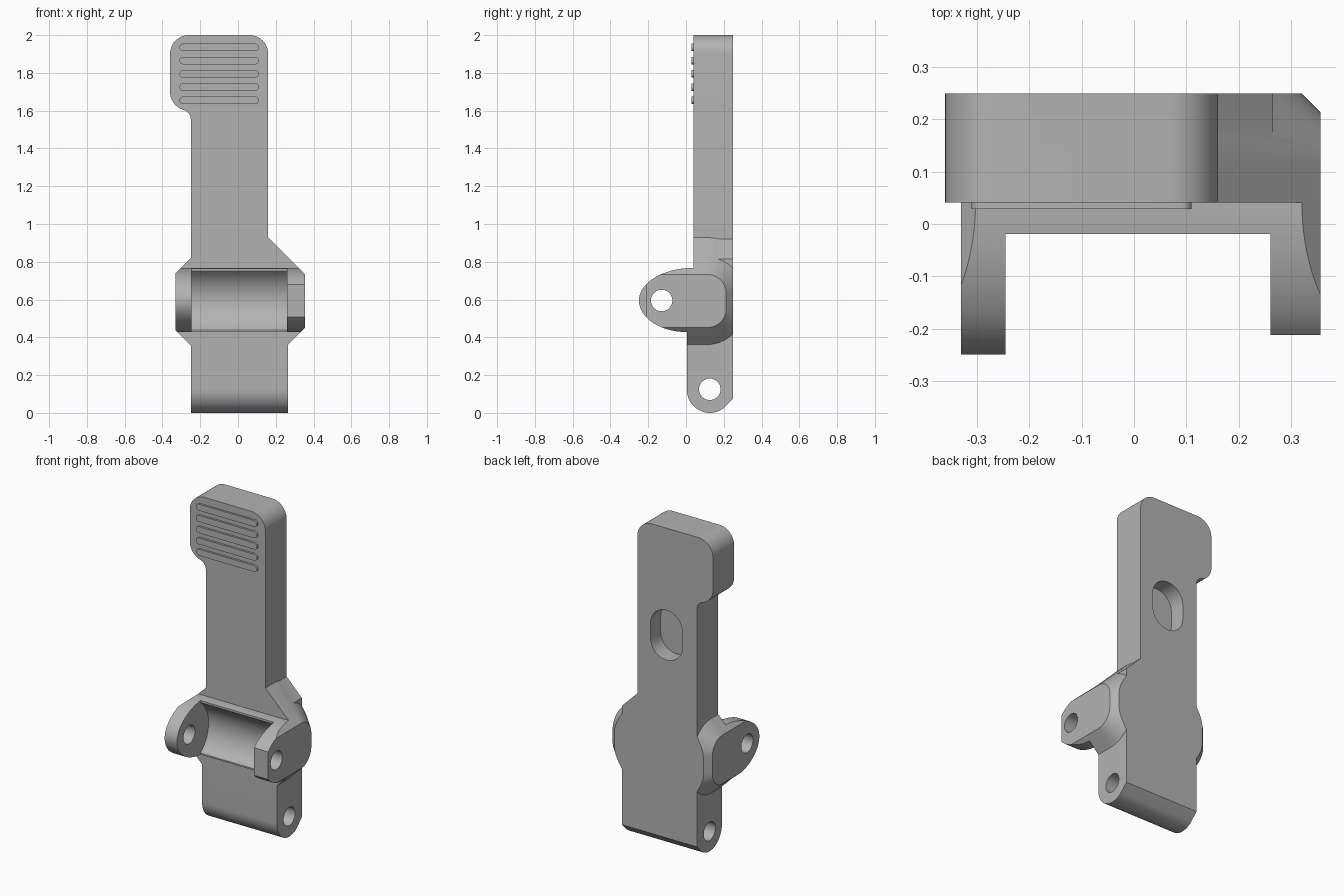
import bpy, bmesh, math

if "Cube" in bpy.data.objects:
    bpy.data.objects.remove(bpy.data.objects["Cube"])

grey = bpy.data.materials.new("plain grey")
grey.diffuse_color = (0.45, 0.45, 0.45, 1)
grey.use_nodes = True
grey.node_tree.nodes["Principled BSDF"].inputs["Base Color"].default_value = grey.diffuse_color


def arc(cx, cy, rx, ry, a0, a1, n=16):
    """Points on an elliptical arc, angles in degrees."""
    return [(cx + rx * math.cos(math.radians(a0 + (a1 - a0) * i / n)),
             cy + ry * math.sin(math.radians(a0 + (a1 - a0) * i / n))) for i in range(n + 1)]


def loft(name, rings):
    """Solid skinned between two matching rings of 3D points."""
    bm = bmesh.new()
    a, b = [[bm.verts.new(p) for p in ring] for ring in rings]
    n = len(a)
    for i in range(n):
        j = (i + 1) % n
        bm.faces.new((a[i], a[j], b[j], b[i]))
    bm.faces.new(a[::-1])
    bm.faces.new(b)
    bmesh.ops.recalc_face_normals(bm, faces=bm.faces)
    me = bpy.data.meshes.new(name)
    bm.to_mesh(me)
    bm.free()
    me.materials.append(grey)
    ob = bpy.data.objects.new(name, me)
    bpy.context.collection.objects.link(ob)
    return ob


def prism_x(name, pts, x0, x1):
    return loft(name, [[(x, y, z) for y, z in pts] for x in (x0, x1)])


def prism_y(name, pts, y0, y1):
    return loft(name, [[(x, y, z) for x, z in pts] for y in (y0, y1)])


def activate(ob):
    bpy.ops.object.select_all(action='DESELECT')
    ob.select_set(True)
    bpy.context.view_layer.objects.active = ob


def boolean(ob, other, op):
    activate(ob)
    mod = ob.modifiers.new("bool", 'BOOLEAN')
    mod.operation, mod.object, mod.solver = op, other, 'EXACT'
    bpy.ops.object.modifier_apply(modifier=mod.name)
    bpy.data.objects.remove(other)


def stadium(cx, cz, hx, hz):
    """Slot outline with half sizes hx, hz."""
    r = min(hx, hz)
    if hx > hz:
        return (arc(cx + hx - r, cz, r, r, -90, 90) + arc(cx - hx + r, cz, r, r, 90, 270))
    return (arc(cx, cz + hz - r, r, r, 0, 180) + arc(cx, cz - hz + r, r, r, 180, 360))


# Lever: front outline with the offset thumb pad at the top
front = ([(0.265, -0.1), (0.265, 0.815), (0.16, 0.92)]
         + arc(0.06, 1.9, 0.1, 0.1, 0, 90) + arc(-0.26, 1.9, 0.1, 0.1, 90, 180)
         + arc(-0.26, 1.7, 0.1, 0.1, 180, 255) + arc(-0.30, 1.555, 0.05, 0.05, 70, 0, 8)
         + [(-0.25, -0.1)])
lever = prism_y("lever", front, -0.4, 0.4)


# Side flanges: D-shaped end faces flaring inward at 45 degrees
def flange(name, x_out, x_in, z0, z1, r=0.1):
    rings = []
    for x in (x_out, x_in):
        d = abs(x_out - x)
        rings.append([(x, y, z) for y, z in
                      [(-0.5, z0 - d)] + arc(0.212 - r, z0 + r, r + d, r + d, -90, 0)
                      + arc(0.212 - r, z1 - r, r + d, r + d, 0, 90) + [(-0.5, z1 + d)]])
    return loft(name, rings)


boolean(lever, flange("right_flange", 0.355, 0.12, 0.452, 0.733), 'UNION')
boolean(lever, flange("left_flange", -0.33, -0.15, 0.437, 0.74), 'UNION')

# Trim everything to the side profile: flat back, nose-shaped ears, round foot
side = ([(0.248, 2.0), (0.04, 2.0)]
        + arc(0.04, 0.595, 0.29, 0.173, 90, 180, 24)
        + arc(0.003, 0.595, 0.253, 0.167, 180, 270, 24)[1:]
        + arc(0.125, 0.125, 0.122, 0.125, 180, 308, 24) + [(0.248, 0.075)])
boolean(lever, prism_x("side_trim", side, -0.6, 0.6), 'INTERSECT')

# Curved channel between the ears
channel = (arc(-0.13, 0.595, 0.19, 0.19, -53, 53, 32)
           + [(-0.02, 0.752), (-0.02, 0.85), (-0.5, 0.85), (-0.5, 0.35), (-0.02, 0.35), (-0.02, 0.438)])
boolean(lever, prism_x("channel_cut", channel, -0.245, 0.26), 'DIFFERENCE')

# Blunt nose of the right ear
boolean(lever, prism_x("nose_cut", [(-0.4, 0.3), (-0.213, 0.3), (-0.213, 0.9), (-0.4, 0.9)],
                       0.1, 0.5), 'DIFFERENCE')

# Pin holes through the ears and the foot
for y, z in ((-0.13, 0.595), (0.125, 0.125)):
    boolean(lever, prism_x("pin_hole_cut", arc(y, z, 0.057, 0.057, 0, 348.75, 31), -0.6, 0.6),
            'DIFFERENCE')

# Slot recess in the back
boolean(lever, prism_y("back_recess_cut", stadium(-0.04, 1.335, 0.11, 0.155), 0.148, 0.4),
        'DIFFERENCE')
activate(lever)
bpy.ops.object.shade_smooth_by_angle(angle=math.radians(25))

# Grip ribs on the thumb pad
for i in range(5):
    rib = prism_y("grip_rib", stadium(-0.1, 1.935 - 0.07 * i, 0.21, 0.02), 0.028, 0.05)
    activate(rib)
    bpy.ops.object.shade_smooth_by_angle(angle=math.radians(25))

# Centre in depth
for ob in bpy.context.scene.objects:
    ob.location.y += 0.001
